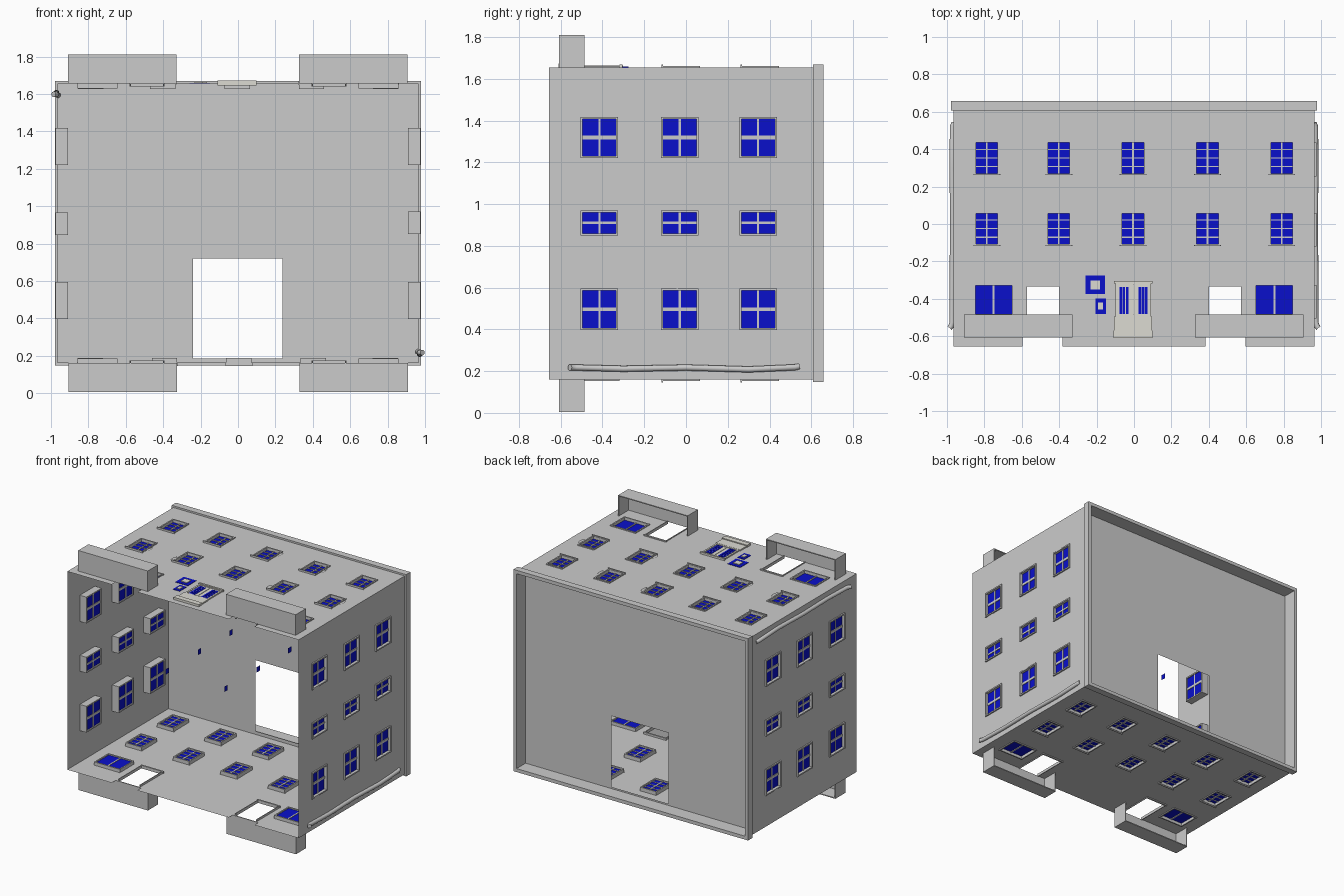
import bpy, bmesh, math, random
from mathutils import Matrix, Vector

if "Cube" in bpy.data.objects:
    bpy.data.objects.remove(bpy.data.objects["Cube"])

random.seed(4)


def material(name, color):
    m = bpy.data.materials.new(name)
    m.diffuse_color = color
    m.use_nodes = True
    m.node_tree.nodes["Principled BSDF"].inputs["Base Color"].default_value = m.diffuse_color
    return m


BLUE = material("blue_glass", (0.003, 0.005, 0.6, 1))
TRIM = material("stone_trim", (0.72, 0.71, 0.65, 1))


def frame_matrix(u, v, w, origin):
    m = Matrix((u, v, w)).transposed().to_4x4()
    m.translation = Vector(origin)
    return m


# Each wall is drawn in its own (across, up, outward) coordinates
FACADE = frame_matrix((1, 0, 0), (0, 1, 0), (0, 0, 1), (0, 0, 1.655))
SIDE = frame_matrix((0, 1, 0), (0, 0, 1), (1, 0, 0), (0.965, 0, 0))
ROOF = frame_matrix((1, 0, 0), (0, 0, 1), (0, -1, 0), (0, 0.55, 0))
WORLD = Matrix.Identity(4)
TURN = (Matrix.Translation((0, 0, 0.9075)) @ Matrix.Rotation(math.pi, 4, 'Y')
        @ Matrix.Translation((0, 0, -0.9075)))


def place(name, data, m, mat=None, twin=False):
    if mat and not data.materials:
        data.materials.append(mat)
    for i, t in enumerate((WORLD, TURN) if twin else (WORLD,)):
        o = bpy.data.objects.new(name + ("_opposite" if i else ""), data)
        bpy.context.collection.objects.link(o)
        o.matrix_world = t @ m


def boxes(name, bounds, m, mat=None, twin=False):
    bm = bmesh.new()
    for u0, u1, v0, v1, w0, w1 in bounds:
        s = Matrix.Diagonal((u1 - u0, v1 - v0, w1 - w0, 1))
        c = Matrix.Translation(((u0 + u1) / 2, (v0 + v1) / 2, (w0 + w1) / 2))
        bmesh.ops.create_cube(bm, size=1, matrix=c @ s)
    me = bpy.data.meshes.new(name)
    bm.to_mesh(me)
    bm.free()
    place(name, me, m, mat, twin)


def holed_wall(name, u0, u1, v0, v1, holes, m, twin=False):
    us = sorted({u0, u1} | {h[i] for h in holes for i in (0, 1)})
    vs = sorted({v0, v1} | {h[i] for h in holes for i in (2, 3)})
    bm = bmesh.new()
    for a, b in zip(us, us[1:]):
        for c, d in zip(vs, vs[1:]):
            p, q = (a + b) / 2, (c + d) / 2
            if not any(h[0] < p < h[1] and h[2] < q < h[3] for h in holes):
                bm.faces.new([bm.verts.new((x, y, 0)) for x, y in
                              ((a, c), (b, c), (b, d), (a, d))])
    bmesh.ops.remove_doubles(bm, verts=bm.verts, dist=1e-5)
    me = bpy.data.meshes.new(name)
    bm.to_mesh(me)
    bm.free()
    place(name, me, m, None, twin)


def surround(h, t, w0, w1):
    a, b, c, d = h
    return [(a, a + t, c, d, w0, w1), (b - t, b, c, d, w0, w1),
            (a + t, b - t, c, c + t, w0, w1), (a + t, b - t, d - t, d, w0, w1)]


def window(name, h, m, depth, sashes, cols, rows, thick=0.005, cross=0.005, out=0.007):
    # casing through the wall, with glazed sashes at the given depths
    a, b, c, d = h
    t = 0.01
    bars = surround(h, t, -depth, out)
    panes = []
    for g in sashes:
        lo, hi = g - 0.005, g + 0.006
        for i in range(1, cols):
            u = a + (b - a) * i / cols
            bars.append((u - thick, u + thick, c + t, d - t, lo, hi))
        for i in range(1, rows):
            v = c + (d - c) * i / rows
            bars.append((a + t, b - t, v - cross, v + cross, lo, hi))
        panes.append((a + t, b - t, c + t, d - t, g - 0.001, g + 0.001))
    boxes(name + "_frame", bars, m, None, True)
    boxes(name + "_glass", panes, m, BLUE, True)


def patch(u, v, ru, rv, m, w=0.005):
    # irregular flake of plaster lying on a wall
    bm = bmesh.new()
    ring = []
    for i in range(11):
        r, a = random.uniform(0.7, 1.1), i * math.tau / 11
        ring.append(bm.verts.new((u + ru * r * math.cos(a), v + rv * r * math.sin(a), w)))
    bm.faces.new(ring)
    me = bpy.data.meshes.new("plaster_patch")
    bm.to_mesh(me)
    bm.free()
    place("plaster_patch", me, m, None, True)


# Main facade and its opposite: two rows of windows, shop windows, doorways
upper = [(x - 0.068, x + 0.068, y - 0.092, y + 0.092)
         for x in (-0.787, -0.402, -0.005, 0.393, 0.79) for y in (0.353, -0.025)]
shops = [(-0.858, -0.643, -0.49, -0.318), (0.643, 0.858, -0.49, -0.318)]
doorways = [(-0.577, -0.396, -0.6, -0.325), (0.396, 0.577, -0.6, -0.325)]
cellar = [(-0.595, -0.382, -0.655, -0.6), (0.382, 0.595, -0.655, -0.6)]
holed_wall("facade_wall", -0.965, 0.965, -0.655, 0.61,
           upper + shops + doorways + cellar, FACADE, True)
for h in upper:
    window("facade_window", h, FACADE, 0.028, (-0.016,), 2, 4, 0.005, 0.003)
    boxes("window_sill", [(h[0] - 0.004, h[1] + 0.004, h[2], h[2] + 0.006, -0.005, 0.014)],
          FACADE, None, True)
for h in shops:
    window("shop_window", h, FACADE, 0.025, (-0.016,), 2, 1)
for a, b, c, d in doorways:
    boxes("doorway_frame", [(a, a + 0.006, c, d, -0.015, 0.006), (b - 0.006, b, c, d, -0.015, 0.006),
                            (a - 0.004, b + 0.004, d - 0.008, d + 0.004, -0.015, 0.008)],
          FACADE, None, True)

# Side walls with three columns of windows
side = [(y - 0.09, y + 0.09, z0, z1) for y in (-0.415, -0.03, 0.345)
        for z0, z1 in ((1.22, 1.418), (0.85, 0.97), (0.397, 0.595))]
holed_wall("side_wall", -0.655, 0.61, 0.16, 1.655, side, SIDE, True)
for s in side:
    tall = s[3] - s[2] > 0.15
    window("side_window", s, SIDE, 0.055, (-0.046, -0.012), 2, 2,
           0.005, 0.009 if tall else 0.006, 0.01)

# Small loose panes hanging inside, in line with the side window columns
boxes("inner_pane", [(x, x + 0.0004, y - 0.02, y + 0.02, 0.97, 1.01)
                     for x in (-0.3, 0.19) for y in (-0.415, -0.03, 0.345)], WORLD, BLUE)

# Flat roof with opening, and projecting parapet rim
holed_wall("roof", -0.965, 0.965, 0.16, 1.655, [(-0.24, 0.237, 0.185, 0.72)], ROOF)


def rim(name, x0, x1, z0, z1, t, y0, y1):
    boxes(name, surround((x0, x1, z0, z1), t, -y1, -y0),
          frame_matrix((1, 0, 0), (0, 0, 1), (0, -1, 0), (0, 0, 0)))


rim("parapet", -0.978, 0.978, 0.147, 1.668, 0.026, 0.607, 0.658)
rim("parapet_lining", -0.964, 0.964, 0.161, 1.654, 0.012, 0.551, 0.607)

# Balconies: thin floor, front panel and end panels
for a, b in ((-0.908, -0.328), (0.326, 0.906)):
    boxes("balcony", [(a, b, -0.607, -0.6, 0, 0.155), (a, b, -0.6, -0.485, 0.148, 0.155),
                      (a, a + 0.007, -0.6, -0.485, 0, 0.148),
                      (b - 0.007, b, -0.6, -0.485, 0, 0.148)], FACADE, None, True)

# Entrance with double glazed leaves, lintel and steps (one facade only)
boxes("entrance_frame", surround((-0.1, 0.092, -0.495, -0.31), 0.013, 0, 0.009)
      + [(-0.106, 0.098, -0.318, -0.304, 0, 0.014)], FACADE, TRIM)
boxes("entrance_leaf", [(-0.087, -0.006, -0.482, -0.323, 0.001, 0.004),
                        (-0.002, 0.079, -0.482, -0.323, 0.001, 0.004)], FACADE, TRIM)
boxes("entrance_glass", [(x + i * 0.017, x + i * 0.017 + 0.014, -0.48, -0.337, 0.004, 0.006)
                         for x in (-0.078, 0.025) for i in range(3)], FACADE, BLUE)
boxes("entrance_steps", [(-0.106, 0.096, -0.57, -0.495, -0.005, 0.01),
                         (-0.11, 0.1, -0.61, -0.57, -0.01, 0.017)], FACADE, TRIM)

# Blue wall panels beside the entrance
for a, b, c, d in ((-0.26, -0.155, -0.375, -0.275), (-0.207, -0.15, -0.48, -0.397)):
    boxes("wall_panel", [(a, b, c, d, 0, 0.003)], FACADE, BLUE)
    k, j = (b - a) * 0.26, (d - c) * 0.26
    boxes("panel_plate", [(a + k, b - k, c + j, d - j, 0.003, 0.008)], FACADE, TRIM)

# Drain pipes on both sides, kicking out at the foot
cu = bpy.data.curves.new("drain_pipe", 'CURVE')
cu.dimensions = '3D'
cu.bevel_depth, cu.bevel_resolution, cu.use_fill_caps = 0.015, 3, True
path = [(0.962, 0.54, 0.222), (0.97, 0.52, 0.218), (0.971, 0.3, 0.208), (0.969, 0.0, 0.217),
        (0.971, -0.3, 0.211), (0.971, -0.525, 0.217), (0.977, -0.545, 0.217), (0.986, -0.556, 0.217)]
sp = cu.splines.new('POLY')
sp.points.add(len(path) - 1)
for p, co in zip(sp.points, path):
    p.co = (*co, 1)
place("drain_pipe", cu, WORLD, None, True)

# Worn plaster flakes around windows
for h in random.sample(upper + shops, 6):
    e = random.choice((0, 1))
    patch(h[e] + (0.014 if e else -0.014), random.uniform(h[2] + 0.03, h[3] - 0.03), 0.012, 0.04, FACADE)
for s in random.sample(side, 4):
    e = random.choice((2, 3))
    patch(s[0] + 0.06, s[e] + (0.012 if e == 3 else -0.012), 0.045, 0.011, SIDE)
